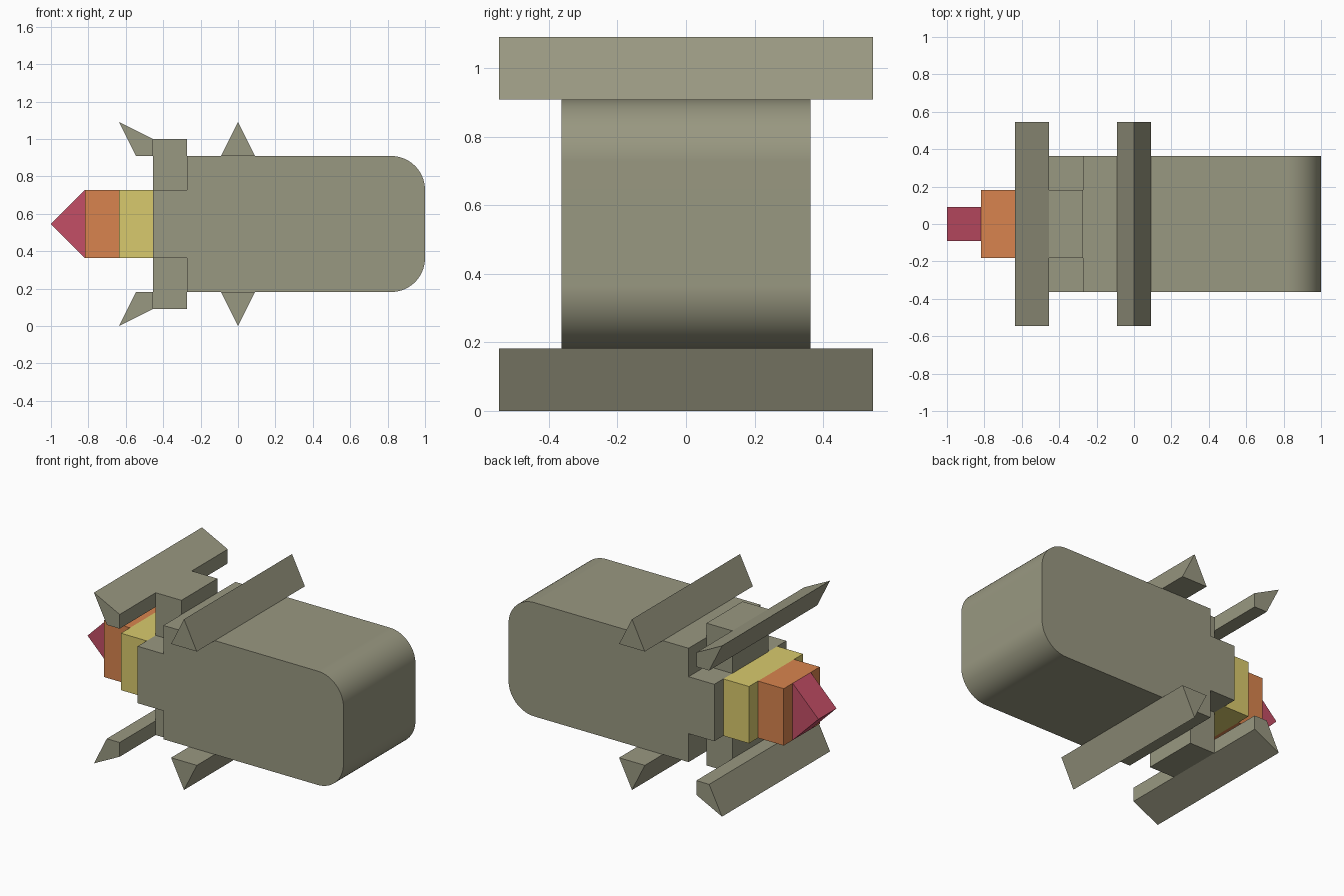
import bpy, bmesh, math

if "Cube" in bpy.data.objects:
    bpy.data.objects.remove(bpy.data.objects["Cube"])

U = 1 / 11          # design grid step
MID = 6 * U         # height of the centre line


def material(name, rgb):
    m = bpy.data.materials.new(name)
    lin = [((c / 255 + 0.055) / 1.055) ** 2.4 for c in rgb]
    m.diffuse_color = (*lin, 1)
    m.use_nodes = True
    m.node_tree.nodes["Principled BSDF"].inputs["Base Color"].default_value = m.diffuse_color
    return m


GREY = material("olive grey", (153, 152, 129))
YELLOW = material("flame yellow", (217, 202, 109))
ORANGE = material("flame orange", (216, 132, 78))
RED = material("flame red", (195, 78, 102))


def prism(name, profile, half_width, mat):
    """Extrude an (x, height above centre line) profile along y, in grid steps."""
    bm = bmesh.new()
    verts = [bm.verts.new((x * U, -half_width * U, MID + z * U)) for x, z in profile]
    face = bm.faces.new(verts)
    ext = bmesh.ops.extrude_face_region(bm, geom=[face])
    new = [g for g in ext["geom"] if isinstance(g, bmesh.types.BMVert)]
    bmesh.ops.translate(bm, verts=new, vec=(0, 2 * half_width * U, 0))
    bmesh.ops.recalc_face_normals(bm, faces=bm.faces)
    mesh = bpy.data.meshes.new(name)
    bm.to_mesh(mesh)
    bm.free()
    mesh.materials.append(mat)
    obj = bpy.data.objects.new(name, mesh)
    bpy.context.collection.objects.link(obj)
    return obj


def rect(x0, x1, z0, z1):
    return [(x0, z0), (x1, z0), (x1, z1), (x0, z1)]


def arc(cx, cz, r, start, steps=16):
    angles = [math.radians(start + 90 * i / steps) for i in range(steps + 1)]
    return [(cx + r * math.cos(a), cz + r * math.sin(a)) for a in angles]


# Main body with a rounded nose
body = prism("body", [(-3, -4)] + arc(9, -2, 2, -90) + arc(9, 2, 2, 0) + [(-3, 4)], 4, GREY)
bpy.context.view_layer.objects.active = body
body.select_set(True)
bpy.ops.object.shade_smooth_by_angle(angle=math.radians(30))
weighted = body.modifiers.new("weighted normals", 'WEIGHTED_NORMAL')
weighted.keep_sharp = True

# Narrow neck at the tail
prism("tail_neck", rect(-5, -3, -2, 2), 4, GREY)

# Fins, mirrored above and below the centre line
for side, s in (("upper", 1), ("lower", -1)):
    parts = [
        ("fin_mount", rect(-5, -3, 2, 5), 2),
        ("tail_fin", [(-7, 6), (-6, 4), (-5, 4), (-5, 5)], 6),
        ("middle_fin", [(-1, 4), (1, 4), (0, 6)], 6),
    ]
    for name, profile, width in parts:
        prism(f"{side}_{name}", [(x, s * z) for x, z in profile], width, GREY)

# Stepped exhaust flame
prism("flame_base", rect(-7, -5, -2, 2), 3, YELLOW)
prism("flame_middle", rect(-9, -7, -2, 2), 2, ORANGE)
prism("flame_tip", [(-9, -2), (-9, 2), (-11, 0)], 1, RED)
